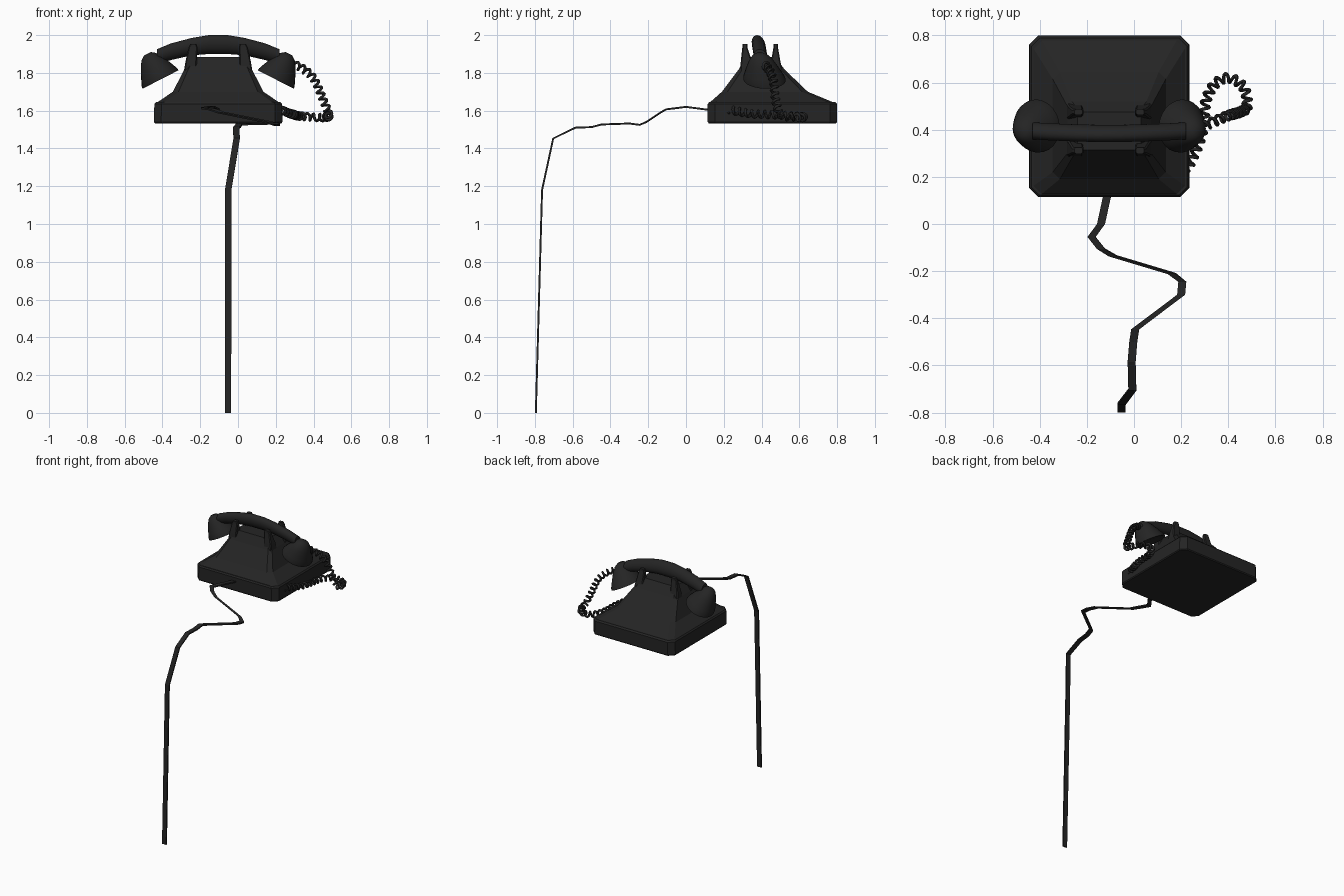
import bpy, bmesh, math
from mathutils import Vector

if "Cube" in bpy.data.objects:
    bpy.data.objects.remove(bpy.data.objects["Cube"])

black = bpy.data.materials.new("glossy_black")
black.diffuse_color = (0.018, 0.018, 0.018, 1)
black.use_nodes = True
black.node_tree.nodes["Principled BSDF"].inputs["Base Color"].default_value = black.diffuse_color
CX = -0.105  # centre line of the telephone


def loft(name, strips, smooth=0):
    """Skin one or more stacks of equal-sized rings and cap both ends."""
    bm = bmesh.new()
    for rings in strips:
        rows = [[bm.verts.new(p) for p in r] for r in rings]
        n = len(rows[0])
        for a, b in zip(rows, rows[1:]):
            for i in range(n):
                j = (i + 1) % n
                bm.faces.new((a[i], a[j], b[j], b[i]))
        bm.faces.new(rows[0][::-1])
        bm.faces.new(rows[-1])
    bmesh.ops.recalc_face_normals(bm, faces=bm.faces)
    me = bpy.data.meshes.new(name)
    bm.to_mesh(me)
    bm.free()
    me.materials.append(black)
    if smooth:
        me.polygons.foreach_set("use_smooth", [True] * len(me.polygons))
        me.set_sharp_from_angle(angle=math.radians(smooth))
    ob = bpy.data.objects.new(name, me)
    bpy.context.collection.objects.link(ob)
    return ob


def rect(z, hx, y0, y1, c, cx=CX):
    """Rectangle with cut corners at height z."""
    x0, x1 = cx - hx, cx + hx
    return [(x0 + c, y0, z), (x1 - c, y0, z), (x1, y0 + c, z), (x1, y1 - c, z),
            (x1 - c, y1, z), (x0 + c, y1, z), (x0, y1 - c, z), (x0, y0 + c, z)]


# Base slab
loft("base", [[rect(1.533, .335, .12, .795, .035), rect(1.54, .34, .115, .80, .038),
               rect(1.635, .338, .115, .80, .038), rect(1.645, .33, .122, .79, .035)]])

# Sloping body
loft("body", [[rect(1.64, .328, .122, .79, .035), rect(1.70, .24, .19, .645, .03),
               rect(1.82, .178, .28, .52, .02), rect(1.885, .135, .315, .475, .01)]])

# Four cradle horns
horns = []
for sx in (-1, 1):
    for base, mid, top in (((.285, .36), (.29, .35), (.298, .325)),
                           ((.44, .52), (.45, .50), (.463, .487))):
        horns.append([rect(z, h, *ys, .006, CX + sx * x) for z, h, ys, x in
                      ((1.78, .036, base, .150), (1.86, .030, mid, .143),
                       (1.935, .024, top, .133), (1.952, .017, top, .131))])
loft("cradle_horns", horns)


# Handset: leans slightly toward the front as it rises
def lean(x, y, z):
    return (x, .415 + y - .17 * (z - 1.77), z)


def circle(n):
    return [(math.cos(2 * math.pi * i / n), math.sin(2 * math.pi * i / n)) for i in range(n)]


half = [(.05, 1.95, .050), (.14, 1.939, .046), (.25, 1.912, .044), (.325, 1.885, .040)]
stations = [(-x, z, h) for x, z, h in half[::-1]] + half
loft("handset_handle", [[[lean(CX + x, .036 * c, z + h * s) for c, s in circle(16)]
                         for x, z, h in stations]], 40)

cups = []
profile = [(.085, .008), (.095, 0), (.107, 0), (.105, .014), (.094, .04), (.081, .07),
           (.064, .105), (.044, .135), (.02, .153)]
for sx in (-1, 1):
    cups.append([[lean(CX + sx * (.305 + .456 * h + .89 * r * c), 1.05 * r * s,
                       1.765 + .89 * h - .456 * r * c) for c, s in circle(24)]
                 for r, h in profile])
loft("handset_cups", cups, 40)


# Coiled handset cord: a helix wound round a smooth path
path = [Vector(p) for p in (
    (.27, .405, 1.85), (.33, .43, 1.83), (.40, .46, 1.77), (.45, .475, 1.66),
    (.48, .50, 1.58), (.465, .58, 1.565), (.40, .62, 1.565), (.34, .59, 1.57),
    (.305, .52, 1.575), (.295, .42, 1.58), (.275, .34, 1.585), (.225, .23, 1.605))]


def spline(t):
    i = min(int(t), len(path) - 2)
    u = t - i
    a, b, c, d = (path[max(0, min(len(path) - 1, i + k))] for k in (-1, 0, 1, 2))
    return .5 * (2 * b + (c - a) * u + (2 * a - 5 * b + 4 * c - d) * u * u
                 + (3 * b - a - 3 * c + d) * u ** 3)


STEPS = 360
points = [spline((len(path) - 1) * i / STEPS) for i in range(STEPS + 1)]
coil, dist, side = [], 0, Vector((0, 1, 0))
for i, p in enumerate(points):
    tan = (points[min(i + 1, STEPS)] - points[max(i - 1, 0)]).normalized()
    dist += (p - points[i - 1]).length if i else 0
    side = (side - tan * side.dot(tan)).normalized()
    a = 2 * math.pi * dist / .036
    radial = side * math.cos(a) + tan.cross(side) * math.sin(a)
    coil.append([p + radial * (.018 + .008 * c) + tan * (.008 * s) for c, s in circle(6)])
loft("coiled_cord", [coil], 60)


# Flat line cord, hanging down to the ground
route = [(-.10, .16, 1.60), (-.115, .115, 1.605), (-.14, 0, 1.62), (-.18, -.055, 1.613),
         (-.14, -.105, 1.607), (-.09, -.135, 1.59), (.16, -.21, 1.54), (.205, -.245, 1.525),
         (.20, -.30, 1.532), (.005, -.447, 1.527), (-.003, -.50, 1.513), (-.01, -.585, 1.51),
         (-.007, -.703, 1.453), (-.052, -.762, 1.18), (-.053, -.795, 0)]
ribbon = []
for i, (x, y, z) in enumerate(route):
    a, b = route[max(i - 1, 0)], route[min(i + 1, len(route) - 1)]
    dy, dz = b[1] - a[1], b[2] - a[2]
    ln = math.hypot(dy, dz)
    ny, nz = -dz / ln * .005, dy / ln * .005
    if i == len(route) - 1:
        nz = 0
    ribbon.append([(x + sx * .017, y + s * ny, z + s * nz)
                   for sx, s in ((-1, -1), (1, -1), (1, 1), (-1, 1))])
loft("line_cord", [ribbon])
